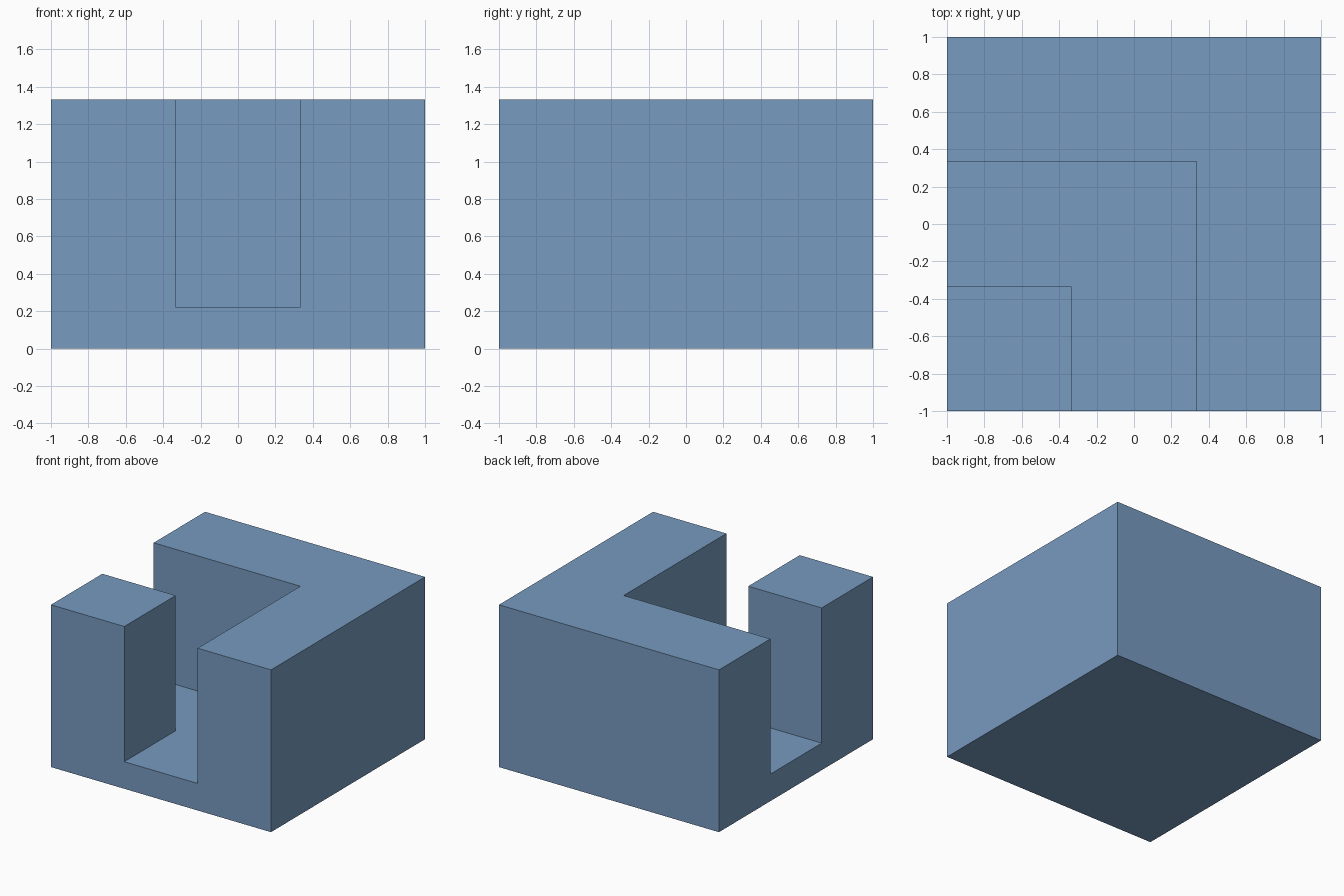
import bpy
import bmesh

cube = bpy.data.objects.get("Cube")
if cube:
    bpy.data.objects.remove(cube, do_unlink=True)

BASE_Z, TOP_Z = 2 / 9, 4 / 3

# Matte blue material
blue = bpy.data.materials.new("steel blue")
blue.use_nodes = True
color = (0.185, 0.325, 0.525, 1.0)
blue.diffuse_color = color
blue.node_tree.nodes["Principled BSDF"].inputs["Base Color"].default_value = color


def raise_faces(bm, faces, height, keep=False):
    """Extrude a set of faces straight up."""
    out = bmesh.ops.extrude_face_region(bm, geom=faces, use_keep_orig=keep)
    verts = [g for g in out["geom"] if isinstance(g, bmesh.types.BMVert)]
    bmesh.ops.translate(bm, verts=verts, vec=(0, 0, height))


# Square plan split in 3 x 3 cells, raised into the base slab
bm = bmesh.new()
bmesh.ops.create_grid(bm, x_segments=3, y_segments=3, size=1)
raise_faces(bm, bm.faces[:], BASE_Z, keep=True)


# Corner post and L-shaped wall rise around the L-shaped channel
def is_block(face):
    c = face.calc_center_median()
    if c.z < BASE_Z - 0.01:
        return False
    wall = c.x > 0.4 or c.y > 0.4
    post = c.x < -0.4 and c.y < -0.4
    return wall or post


raise_faces(bm, [f for f in bm.faces if is_block(f)], TOP_Z - BASE_Z)

# Merge coplanar cells into clean flat faces
bmesh.ops.recalc_face_normals(bm, faces=bm.faces[:])
bmesh.ops.dissolve_limit(bm, angle_limit=0.01, verts=bm.verts[:], edges=bm.edges[:])

mesh = bpy.data.meshes.new("channel_block")
bm.to_mesh(mesh)
bm.free()
mesh.materials.append(blue)
block = bpy.data.objects.new("channel_block", mesh)
bpy.context.collection.objects.link(block)
